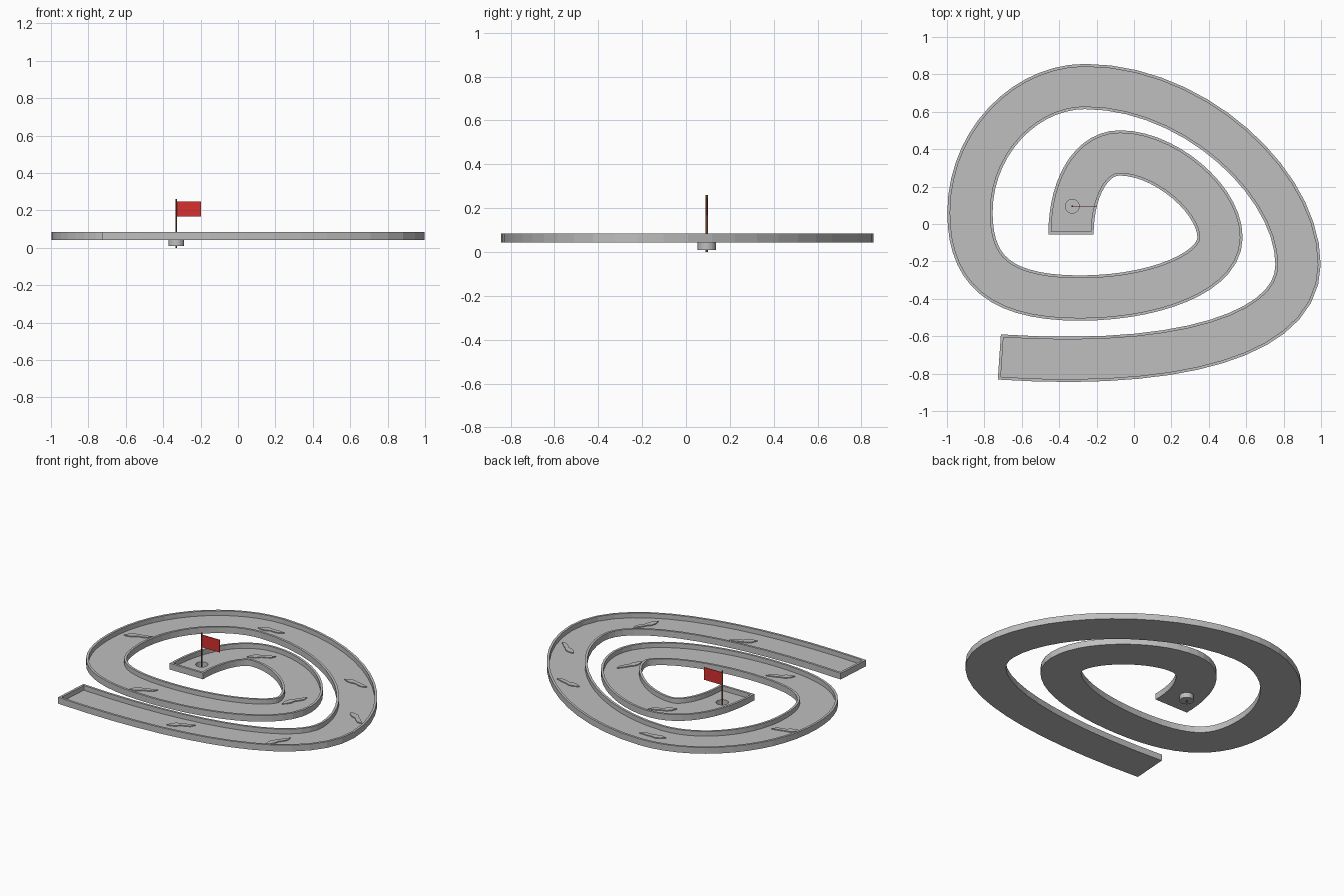
import bpy, bmesh, math
from mathutils import Vector, Matrix
from mathutils.geometry import interpolate_bezier

if "Cube" in bpy.data.objects:
    bpy.data.objects.remove(bpy.data.objects["Cube"])


def material(name, rgb):
    m = bpy.data.materials.new(name)
    m.diffuse_color = (*rgb, 1)
    m.use_nodes = True
    m.node_tree.nodes["Principled BSDF"].inputs["Base Color"].default_value = m.diffuse_color
    return m


GREY = material("light grey", (0.52, 0.52, 0.52))
RED = material("flag red", (0.68, 0.03, 0.03))
BROWN = material("pole brown", (0.15, 0.06, 0.02))


def finish(name, bm, mat):
    bmesh.ops.recalc_face_normals(bm, faces=bm.faces[:])
    me = bpy.data.meshes.new(name)
    bm.to_mesh(me)
    bm.free()
    me.materials.append(mat)
    ob = bpy.data.objects.new(name, me)
    bpy.context.collection.objects.link(ob)
    return ob


def prism(name, outline, z0, z1, mat):
    """Extrude a flat outline from z0 up to z1."""
    bm = bmesh.new()
    low = [bm.verts.new((x, y, z0)) for x, y in outline]
    top = [bm.verts.new((x, y, z1)) for x, y in outline]
    bm.faces.new(low)
    bm.faces.new(top)
    n = len(low)
    for i in range(n):
        j = (i + 1) % n
        bm.faces.new((low[i], low[j], top[j], top[i]))
    return finish(name, bm, mat)


def circle(c, r, n):
    return [(c[0] + r * math.cos(2 * math.pi * i / n),
             c[1] + r * math.sin(2 * math.pi * i / n)) for i in range(n)]


HALF, WALL = 0.121, 0.015           # half track width, wall thickness
BASE, FLOOR, RIM = 0.043, 0.053, 0.084
HOLE = (-0.33, 0.095)

# Spiral centre line: point, direction, handle in, handle out
knots = [
    ((-0.72, -0.711), (1, -0.067), 0, 0.963),
    ((0.877, -0.217), (0, 1), 0.374, 0.428),
    ((-0.262, 0.735), (-1, 0), 0.588, 0.321),
    ((-0.877, 0.061), (0, -1), 0.374, 0.310),
    ((-0.289, -0.396), (1, 0), 0.428, 0.401),
    ((0.460, -0.072), (0, 1), 0.187, 0.203),
    ((-0.075, 0.380), (-1, 0), 0.241, 0.160),
    ((-0.337, -0.056), (0, -1), 0.241, 0),
]
path = []
for (p, d, _, out), (q, e, inn, _) in zip(knots, knots[1:]):
    p, d, q, e = map(Vector, (p, d, q, e))
    seg = interpolate_bezier(p, p + d * out, q - e * inn, q, 15)
    path += [s.to_2d() for s in (seg if not path else seg[1:])]

tangents = [(path[min(i + 1, len(path) - 1)] - path[max(i - 1, 0)]).normalized()
            for i in range(len(path))]
tangents[0] = Vector(knots[0][1]).normalized()
tangents[-1] = Vector(knots[-1][1])

# Track: U-shaped section swept along the spiral
inner = HALF - WALL
section = [(-HALF, BASE), (-HALF, RIM), (-inner, RIM), (-inner, FLOOR),
           (inner, FLOOR), (inner, RIM), (HALF, RIM), (HALF, BASE)]
bm = bmesh.new()
rings = []
for p, t in zip(path, tangents):
    side = Vector((t.y, -t.x))
    rings.append([bm.verts.new((*(p + side * o), z)) for o, z in section])
for a, b in zip(rings, rings[1:]):
    for i in range(8):
        j = (i + 1) % 8
        bm.faces.new((a[i], a[j], b[j], b[i]))
bm.faces.new(rings[0])
bm.faces.new(rings[-1])
track = finish("track", bm, GREY)

# Round hole through the track floor
cutter = prism("hole_cutter", circle(HOLE, 0.042, 32), 0, 0.07, GREY)
mod = track.modifiers.new("hole", 'BOOLEAN')
mod.operation = 'DIFFERENCE'
mod.solver = 'EXACT'
mod.object = cutter
bpy.context.view_layer.objects.active = track
bpy.ops.object.modifier_apply(modifier=mod.name)
bpy.data.objects.remove(cutter)

# Walls closing both track ends
for name, i, sign in (("start_wall", 0, 1), ("finish_wall", -1, -1)):
    p, t = path[i], tangents[i]
    side = Vector((t.y, -t.x)) * inner
    step = t * WALL * sign
    prism(name, [p - side, p + side, p + side + step, p - side + step],
          FLOOR, RIM, GREY)

# Cup below the hole
bm = bmesh.new()
profile = [(0, 0.01), (0.042, 0.01), (0.042, FLOOR), (0.037, FLOOR),
           (0.037, 0.015), (0, 0.015)]
vs = [bm.verts.new((r, 0, z)) for r, z in profile]
es = [bm.edges.new(pair) for pair in zip(vs, vs[1:])]
bmesh.ops.spin(bm, geom=vs + es, cent=(0, 0, 0), axis=(0, 0, 1),
               angle=2 * math.pi, steps=32)
bmesh.ops.remove_doubles(bm, verts=bm.verts[:], dist=0.0001)
bmesh.ops.translate(bm, verts=bm.verts[:], vec=(*HOLE, 0))
finish("cup", bm, GREY)

# Flag and pole
prism("pole", circle(HOLE, 0.005, 12), 0, 0.26, BROWN)
x, y = HOLE
prism("flag", [(x, y - 0.002), (x + 0.132, y - 0.002),
               (x + 0.132, y + 0.002), (x, y + 0.002)], 0.167, 0.249, RED)

# Wavy low bumps scattered along the floor
wave = [(-.085, -.015), (-.06, .010), (-.03, .022), (0, .018), (.03, .020),
        (.085, .018), (.06, -.005), (.03, -.008), (0, -.006),
        (-.03, -.020), (-.06, -.022)]
spots = [(-.262, .719, 0), (-.866, .20, 15), (-.096, .382, 25),
         (.578, .398, -15), (.422, -.013, 55), (.861, -.003, -42),
         (-.406, -.404, 20), (.668, -.537, 55), (.064, -.682, 22)]
for i, (x, y, angle) in enumerate(spots):
    rot = Matrix.Rotation(math.radians(angle), 2)
    pts = [rot @ Vector(w) + Vector((x, y)) for w in wave]
    prism(f"floor_bump_{i + 1}", pts, FLOOR - 0.002, FLOOR + 0.006, GREY)
